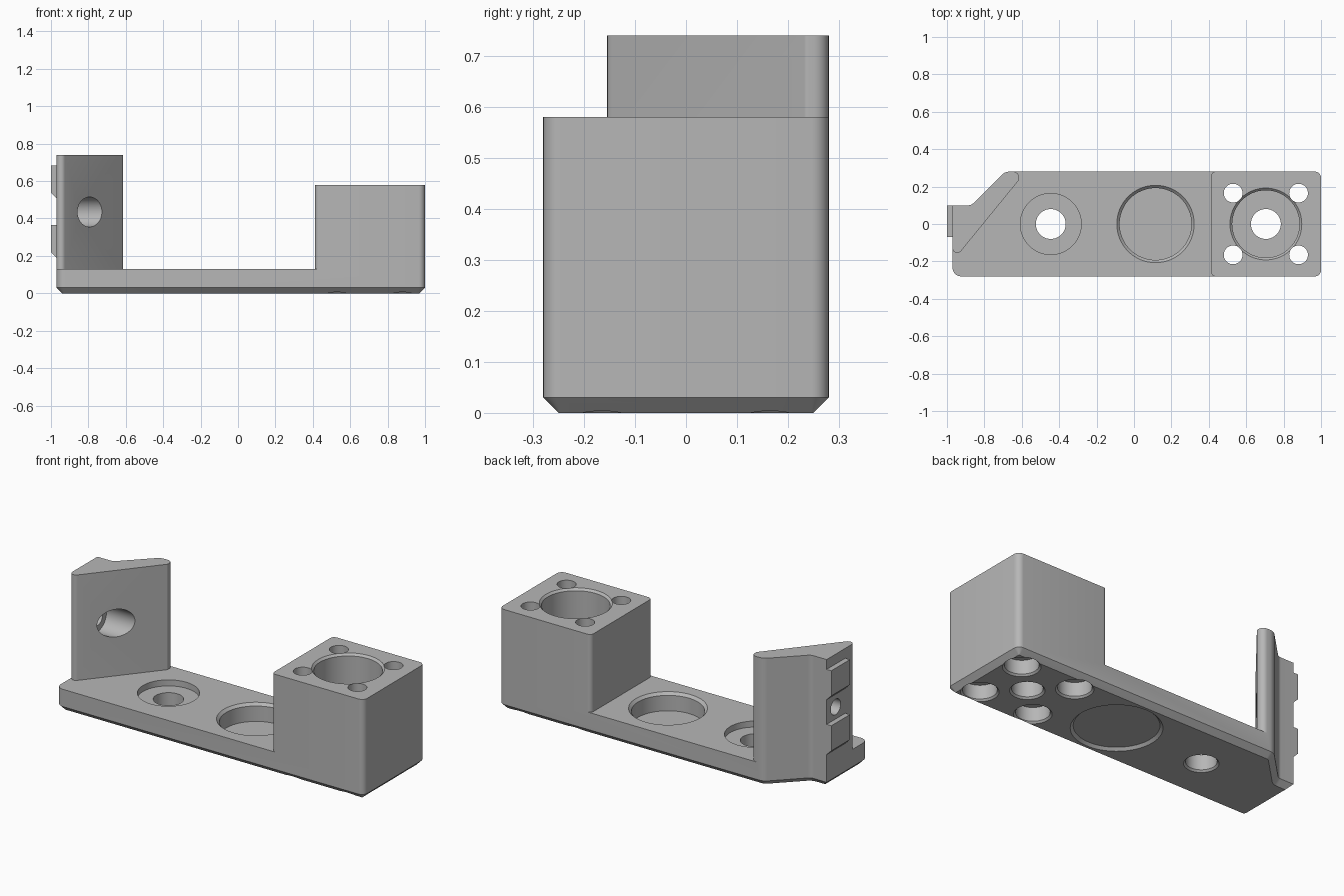
import bpy, bmesh, math
from mathutils import Vector, Matrix

cube = bpy.data.objects.get("Cube")
if cube:
    bpy.data.objects.remove(cube, do_unlink=True)

grey = bpy.data.materials.new("light grey")
grey.use_nodes = True
GREY = (0.47, 0.47, 0.47, 1)
grey.diffuse_color = GREY
grey.node_tree.nodes["Principled BSDF"].inputs["Base Color"].default_value = GREY


def loft(name, rings):
    """Closed solid through rings that have equal point counts."""
    bm = bmesh.new()
    loops = [[bm.verts.new(p) for p in ring] for ring in rings]
    n = len(loops[0])
    for a, b in zip(loops, loops[1:]):
        for i in range(n):
            j = (i + 1) % n
            bm.faces.new((a[i], a[j], b[j], b[i]))
    bm.faces.new(loops[0][::-1])
    bm.faces.new(loops[-1])
    bmesh.ops.recalc_face_normals(bm, faces=bm.faces)
    mesh = bpy.data.meshes.new(name)
    bm.to_mesh(mesh)
    bm.free()
    mesh.materials.append(grey)
    obj = bpy.data.objects.new(name, mesh)
    bpy.context.collection.objects.link(obj)
    return obj


def rounded(corners, inset=0.0, steps=8):
    """Counter-clockwise outline of (x, y, radius) corners, moved inward by inset."""
    pts = [Vector(c[:2]) for c in corners]
    out = []
    for i, p in enumerate(pts):
        u = (p - pts[i - 1]).normalized()
        v = (pts[(i + 1) % len(pts)] - p).normalized()
        nu, nv = Vector((-u.y, u.x)), Vector((-v.y, v.x))
        miter = (nu + nv) / (1 + nu.dot(nv))
        side = 1 if u.x * v.y - u.y * v.x > 0 else -1
        r = corners[i][2]
        if r == 0:
            out.append(p + miter * inset)
            continue
        centre = p + miter * side * r
        r = max(r - side * inset, 0.004)
        if side > 0:
            centre = p + miter * (inset + r)
        for k in range(steps + 1):
            n = nu.slerp(nv, k / steps)
            out.append(centre - n * side * r)
    return out


def prism(name, corners, layers):
    return loft(name, [[(p.x, p.y, z) for p in rounded(corners, inset)]
                       for z, inset in layers])


def bore(x, y, profile):
    """Round cutter from (radius, height) pairs."""
    n = 64
    return loft("bore_cutter", [[(x + r * math.cos(math.tau * i / n),
                                  y + r * math.sin(math.tau * i / n), z)
                                 for i in range(n)] for r, z in profile])


def combine(target, tool, operation):
    mod = target.modifiers.new(operation.lower(), "BOOLEAN")
    mod.operation, mod.object, mod.solver = operation, tool, "EXACT"
    bpy.context.view_layer.objects.active = target
    bpy.ops.object.modifier_apply(modifier=mod.name)
    bpy.data.objects.remove(tool, do_unlink=True)


# Base plate with a chamfered underside
W, TOP, BLOCK_TOP, MID = 0.28, 0.13, 0.58, 0.705
shoulder = [(-0.69, W, 0.06), (-0.87, 0.1, 0.04), (-0.97, 0.1, 0)]
body = prism("bracket_body",
             [(-0.97, -W, 0.045), (1, -W, 0.034), (1, W, 0.034)] + shoulder,
             [(0, 0.03), (0.03, 0), (TOP, 0)])

# Raised block
block = prism("block", [(0.412, -W, 0.025), (1, -W, 0.034), (1, W, 0.034), (0.412, W, 0.025)],
              [(0.08, 0), (BLOCK_TOP, 0)])
combine(body, block, "UNION")

# Angled post
post = prism("post", [(-0.97, -0.2, 0.025), (-0.615, 0.235, 0.012), (-0.615, W, 0.03)] + shoulder,
             [(0.08, 0), (0.74, 0)])
combine(body, post, "UNION")

# Bore in the block, open to a smaller hole below
combine(body, bore(MID, 0, [(0.09, -0.01), (0.09, 0), (0.08, 0.01), (0.08, TOP), (0.18, TOP),
                            (0.18, BLOCK_TOP - 0.012), (0.192, BLOCK_TOP), (0.192, 0.6)]), "DIFFERENCE")

# Corner screw holes, counterbored from below
for sx in (-1, 1):
    for sy in (-1, 1):
        combine(body, bore(MID + sx * 0.175, sy * 0.165,
                           [(0.098, -0.01), (0.098, 0), (0.088, 0.01), (0.088, 0.09),
                            (0.05, 0.09), (0.05, 0.6)]), "DIFFERENCE")

# Counterbored hole near the post
combine(body, bore(-0.445, 0, [(0.09, -0.01), (0.09, 0), (0.08, 0.01), (0.08, 0.095),
                               (0.163, 0.095), (0.163, 0.2)]), "DIFFERENCE")

# Round pocket above, shallow recess below
combine(body, bore(0.115, 0, [(0.192, 0.026), (0.192, 0.115), (0.207, TOP), (0.207, 0.2)]), "DIFFERENCE")
combine(body, bore(0.115, 0, [(0.235, -0.01), (0.235, 0), (0.22, 0.015)]), "DIFFERENCE")

# Stepped hole through the post, running sideways
side_hole = bore(0, 0, [(0.045, -1.1), (0.045, -0.91), (0.08, -0.91), (0.08, -0.5)])
side_hole.data.transform(Matrix.Translation((0, 0.017, 0.435)) @ Matrix.Rotation(math.pi / 2, 4, "Y"))
combine(body, side_hole, "DIFFERENCE")

# Locating pads on the outer side of the post
pads = []
for z in (0.19, 0.508):
    section = [(-0.97, z), (-0.97, z + 0.175), (-1, z + 0.175), (-1, z + 0.03)]
    pads.append(loft("locating_pad", [[(px, y, pz) for px, pz in section] for y in (-0.07, 0.1)]))

# Tidy flat areas and smooth only the rounded ones
bm = bmesh.new()
bm.from_mesh(body.data)
bmesh.ops.remove_doubles(bm, verts=bm.verts, dist=0.0002)
bmesh.ops.dissolve_limit(bm, angle_limit=math.radians(0.5), verts=bm.verts, edges=bm.edges)
bm.to_mesh(body.data)
bm.free()
bpy.ops.object.select_all(action="DESELECT")
body.select_set(True)
bpy.context.view_layer.objects.active = body
bpy.ops.object.shade_smooth_by_angle(angle=math.radians(30))
